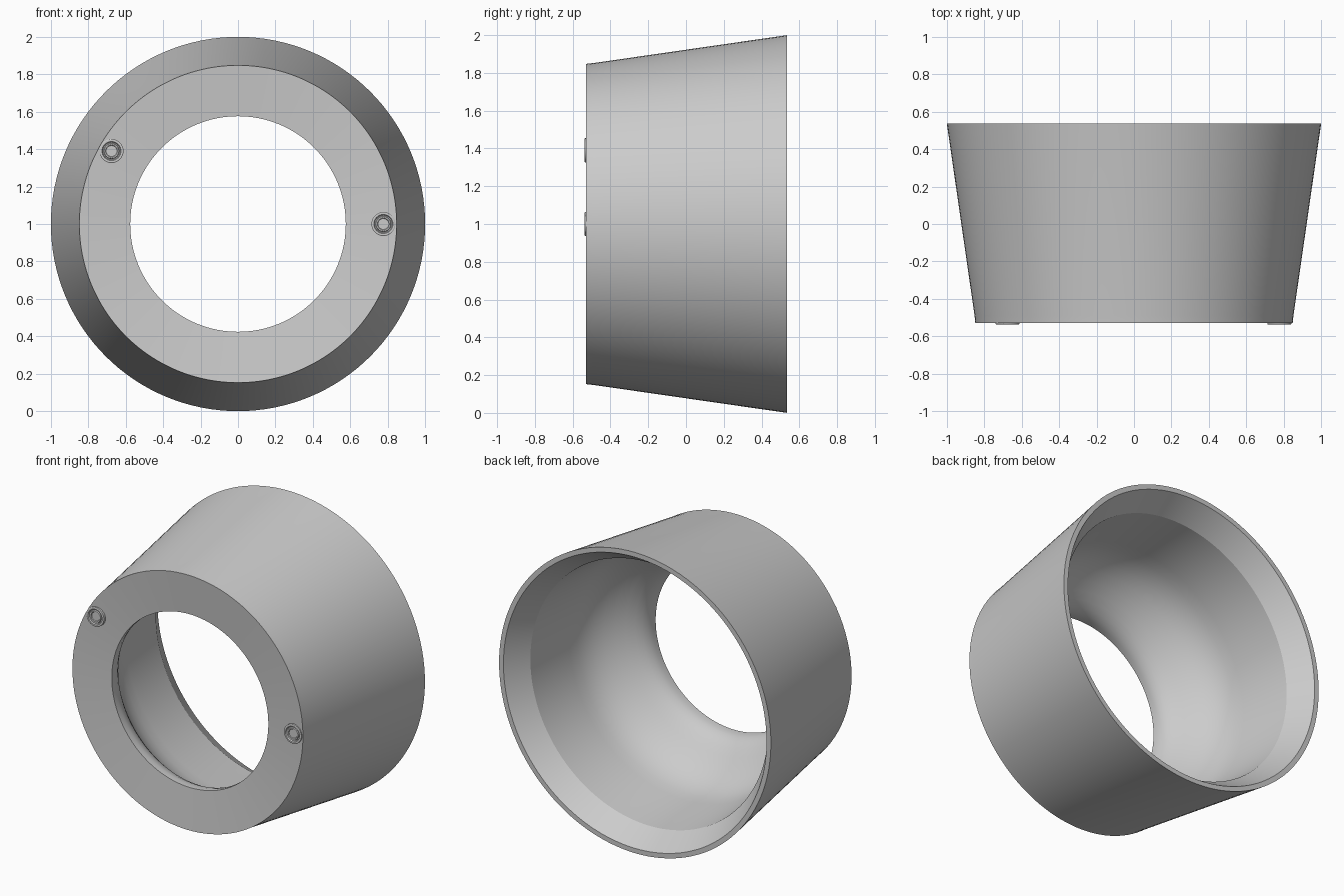
import bpy, bmesh, math

cube = bpy.data.objects.get("Cube")
if cube:
    bpy.data.objects.remove(cube, do_unlink=True)

grey = bpy.data.materials.new("plain_grey")
grey.use_nodes = True
colour = (0.6, 0.6, 0.6, 1.0)
grey.diffuse_color = colour
grey.node_tree.nodes["Principled BSDF"].inputs["Base Color"].default_value = colour


def turn(name, profile, centre, segments, closed):
    """Revolve (radius, y) points around the y axis through centre."""
    bm = bmesh.new()
    rings = []
    for r, y in profile:
        if r == 0:
            rings.append([bm.verts.new((0, y, 0))] * segments)
            continue
        rings.append([bm.verts.new((r * math.cos(a), y, r * math.sin(a)))
                      for a in (2 * math.pi * i / segments for i in range(segments))])
    pairs = list(zip(rings, rings[1:]))
    if closed:
        pairs.append((rings[-1], rings[0]))
    for a, b in pairs:
        for i in range(segments):
            j = (i + 1) % segments
            corners = list(dict.fromkeys((a[i], a[j], b[j], b[i])))
            bm.faces.new(corners)
    bmesh.ops.recalc_face_normals(bm, faces=bm.faces)
    mesh = bpy.data.meshes.new(name)
    bm.to_mesh(mesh)
    bm.free()
    mesh.materials.append(grey)
    obj = bpy.data.objects.new(name, mesh)
    obj.location = centre
    bpy.context.collection.objects.link(obj)
    bpy.ops.object.select_all(action="DESELECT")
    obj.select_set(True)
    bpy.context.view_layer.objects.active = obj
    bpy.ops.object.shade_smooth_by_angle(angle=math.radians(25))


FRONT, BACK = -0.529, 0.536

# Tapered outer skin and rear rim
skin = [(0.848, FRONT), (0.852, -0.49), (1.0, BACK), (0.968, BACK)]
# Chamfered mouth and inner wall
wall = [(0.875, BACK - 0.15), (0.843, FRONT + 0.55)]
# Bowl behind the front plate, rounding over into the hole (depth from front)
bowl = [(0.835, 0.48), (0.82, 0.42), (0.795, 0.36), (0.76, 0.305),
        (0.715, 0.25), (0.67, 0.205), (0.63, 0.165), (0.602, 0.13),
        (0.584, 0.095), (0.576, 0.06), (0.576, 0.025)]
housing = skin + wall + [(r, FRONT + d) for r, d in bowl]
turn("tapered_housing", housing, (0, 0, 1), 128, True)

# Small ringed screws on the front face
screw = [(0.064, 0.012), (0.064, -0.006), (0.06, -0.008), (0.051, -0.008),
         (0.047, 0), (0.042, 0), (0.039, -0.006), (0.032, -0.006),
         (0.029, -0.001), (0, -0.001)]
for side, x, z in (("left", 0.777, 1.0), ("right", -0.676, 1.39)):
    turn("front_screw_" + side, screw, (x, FRONT, z), 32, False)
